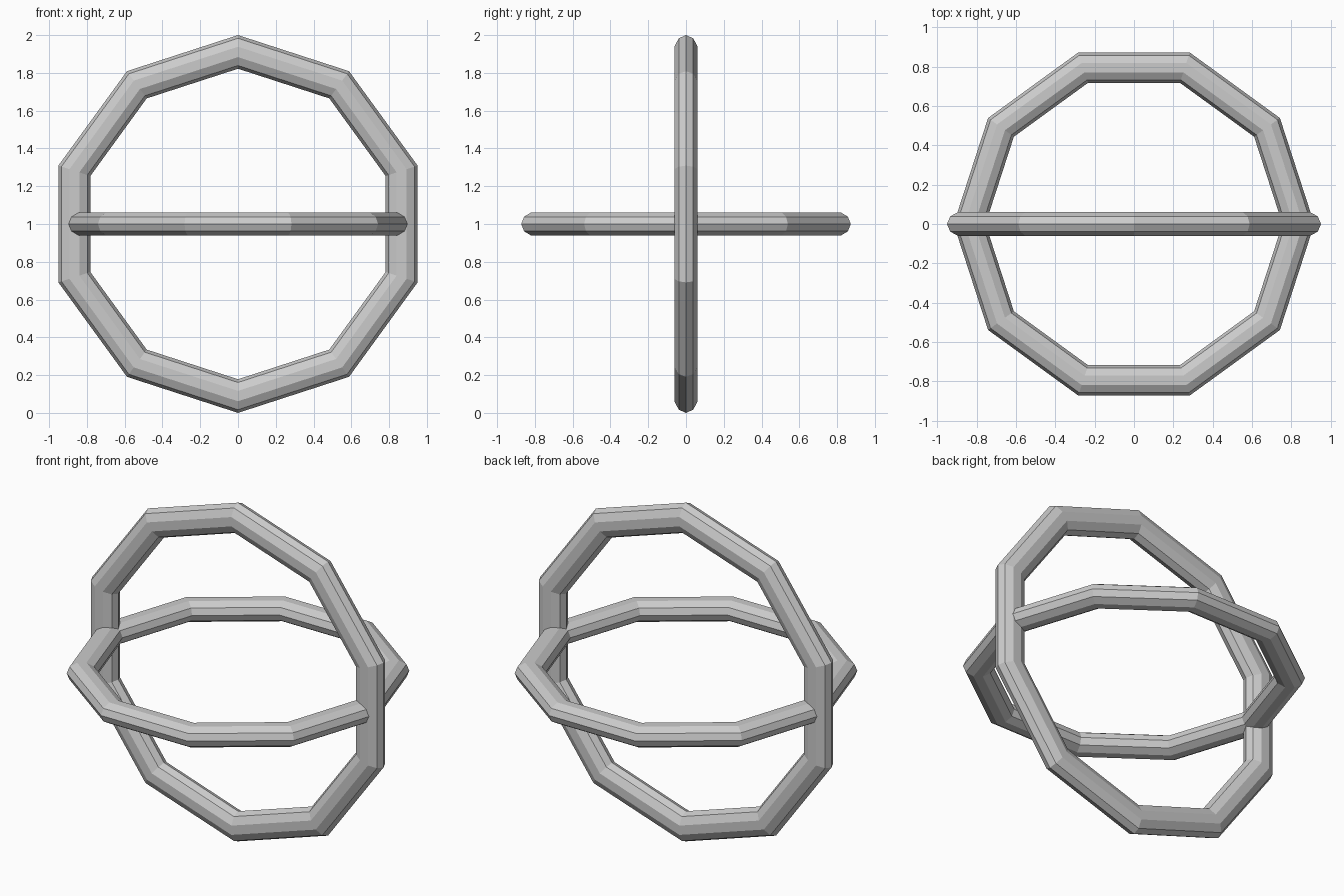
import bpy
from math import pi

if "Cube" in bpy.data.objects:
    bpy.data.objects.remove(bpy.data.objects["Cube"])


def ring(name, outer, inner, half_thick, rotation):
    """Ten-sided ring with a flattened ten-sided cross-section."""
    minor = (outer - inner) / 2
    bpy.ops.mesh.primitive_torus_add(
        major_segments=10, minor_segments=10,
        major_radius=(outer + inner) / 2, minor_radius=minor,
        location=(0, 0, 1), rotation=rotation)
    obj = bpy.context.object
    obj.name = name
    # flatten along the ring axis
    obj.scale.z = half_thick / minor
    bpy.ops.object.transform_apply(location=False, rotation=True, scale=True)
    bpy.ops.object.shade_flat()
    return obj


# upright ring, a corner pointing straight up
ring("upright_ring", 1.0, 0.822, 0.065, (pi / 2, pi / 10, 0))

# slightly smaller level ring, corners set into the upright ring
ring("level_ring", 0.917, 0.755, 0.065, (0, 0, 0))
